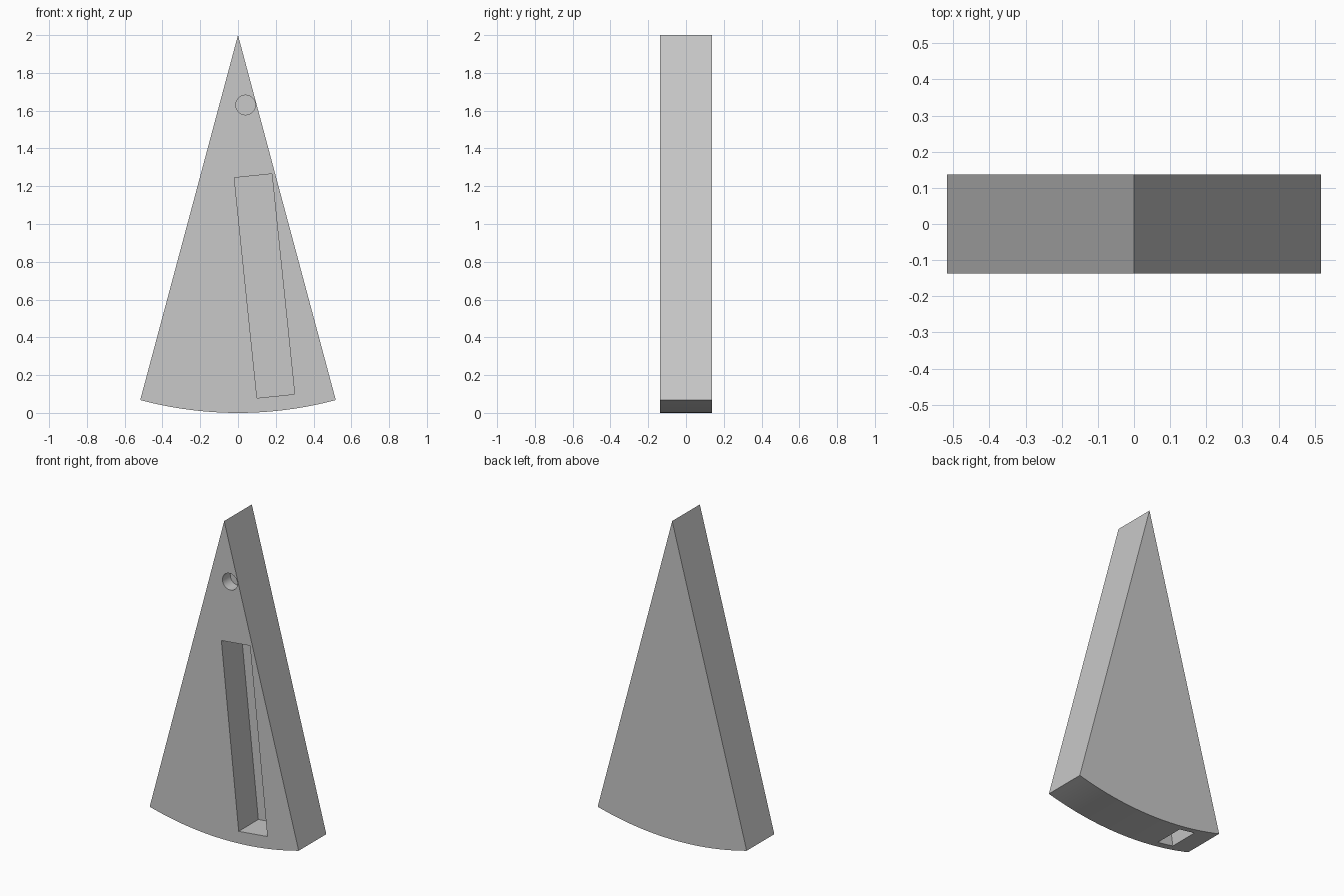
import bpy, bmesh, math
from math import sin, cos, radians

cube = bpy.data.objects.get("Cube")
if cube:
    bpy.data.objects.remove(cube, do_unlink=True)

RADIUS = 2.0
HALF_ANGLE = radians(15)
HALF_DEPTH = 0.137

grey = bpy.data.materials.new("plain grey")
grey.use_nodes = True
grey.diffuse_color = (0.58, 0.58, 0.58, 1)
grey.node_tree.nodes["Principled BSDF"].inputs["Base Color"].default_value = grey.diffuse_color


def prism(name, outline, y_front, y_back):
    """Extrude an outline in the xz plane from y_front to y_back."""
    bm = bmesh.new()
    face = bm.faces.new([bm.verts.new((x, y_front, z)) for x, z in outline])
    new = bmesh.ops.extrude_face_region(bm, geom=[face])["geom"]
    verts = [v for v in new if isinstance(v, bmesh.types.BMVert)]
    bmesh.ops.translate(bm, verts=verts, vec=(0, y_back - y_front, 0))
    bmesh.ops.recalc_face_normals(bm, faces=bm.faces)
    mesh = bpy.data.meshes.new(name)
    bm.to_mesh(mesh)
    bm.free()
    mesh.materials.append(grey)
    obj = bpy.data.objects.new(name, mesh)
    bpy.context.collection.objects.link(obj)
    return obj


def tilted_box(cx, cz, width, height, angle):
    """Corners of a rectangle in the xz plane, leaning by angle."""
    c, s = cos(angle), sin(angle)
    corners = [(-1, -1), (1, -1), (1, 1), (-1, 1)]
    return [(cx + c * i * width / 2 - s * j * height / 2,
             cz + s * i * width / 2 + c * j * height / 2) for i, j in corners]


# Wedge body: pointed at the top, with a curved bottom
STEPS = 32
arc = [-HALF_ANGLE + 2 * HALF_ANGLE * i / STEPS for i in range(STEPS + 1)]
outline = [(0, RADIUS)] + [(RADIUS * sin(a), RADIUS - RADIUS * cos(a)) for a in arc]
wedge = prism("wedge_body", outline, -HALF_DEPTH, HALF_DEPTH)

# Long slot and small round hole sunk into the front, pocket in the bottom
front = -HALF_DEPTH - 0.05
slot = prism("slot_cutter", tilted_box(0.14, 0.672, 0.2, 1.172, radians(5.9)), front, 0.058)
circle = [(0.04 + 0.052 * cos(t), 1.63 + 0.052 * sin(t))
          for t in (2 * math.pi * i / 48 for i in range(48))]
hole = prism("hole_cutter", circle, front, -0.06)
lean = radians(-8.8)
mid = RADIUS - 0.1
pocket = prism("pocket_cutter",
               tilted_box(mid * sin(lean) - 0.005, RADIUS - mid * cos(lean), 0.112, 0.4, lean),
               -0.092, 0.1)

bpy.context.view_layer.objects.active = wedge
for cutter in (slot, hole, pocket):
    cutter.hide_render = True
    mod = wedge.modifiers.new(cutter.name, "BOOLEAN")
    mod.operation = "DIFFERENCE"
    mod.solver = "EXACT"
    mod.object = cutter
    bpy.ops.object.modifier_apply(modifier=mod.name)
    bpy.data.objects.remove(cutter, do_unlink=True)

# Smooth the curves, keep the edges sharp
for obj in bpy.context.selected_objects:
    obj.select_set(False)
wedge.select_set(True)
bpy.ops.object.shade_smooth_by_angle(angle=radians(30))
